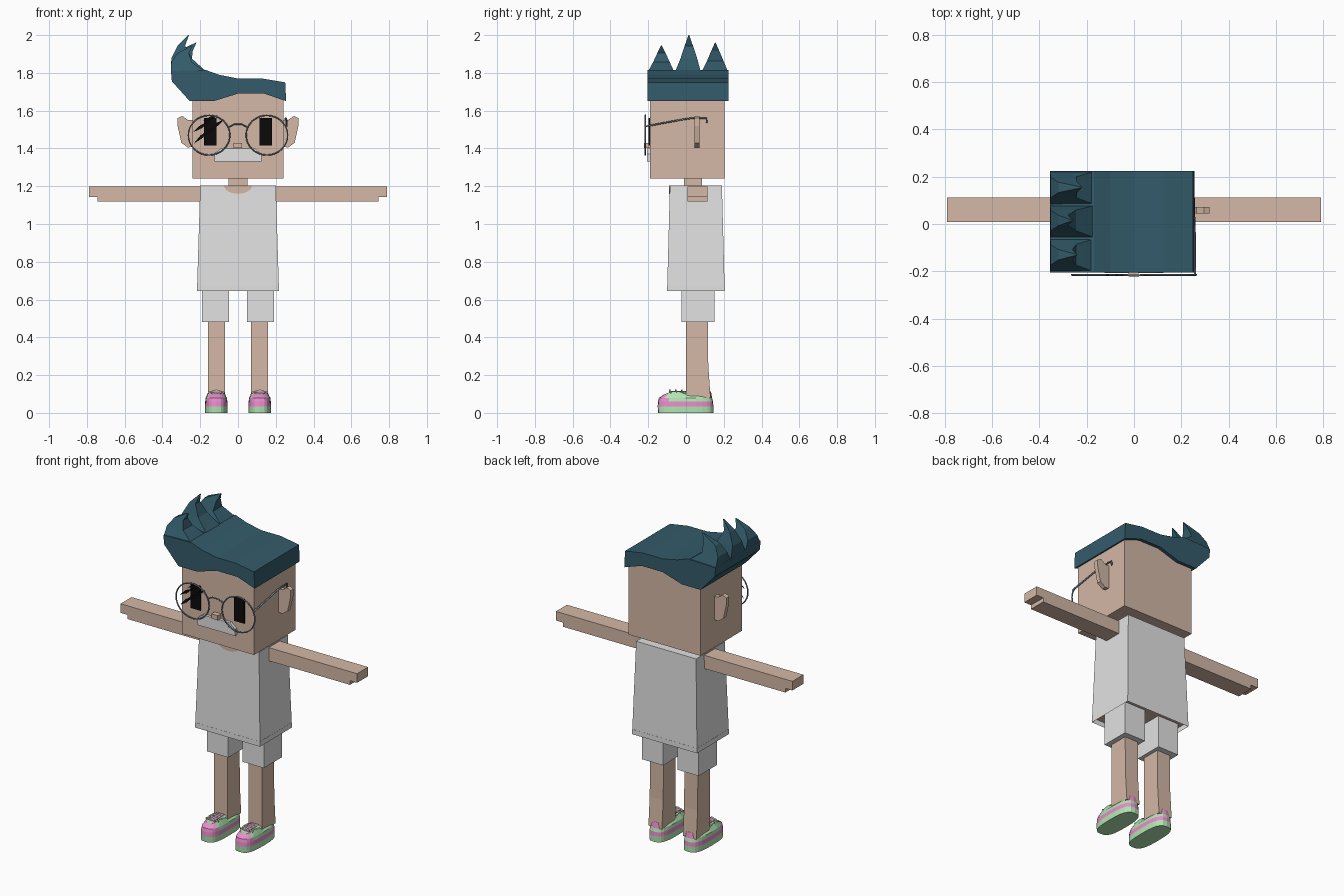
import bpy, bmesh, math
from mathutils import Vector

cube = bpy.data.objects.get("Cube")
if cube:
    bpy.data.objects.remove(cube, do_unlink=True)


def material(name, rgb):
    m = bpy.data.materials.new(name)
    m.use_nodes = True
    m.diffuse_color = (*rgb, 1)
    m.node_tree.nodes["Principled BSDF"].inputs["Base Color"].default_value = (*rgb, 1)
    return m


SKIN = material("skin", (0.66, 0.48, 0.38))
CLOTH = material("light_grey", (0.76, 0.76, 0.76))
HAIR = material("dark_teal", (0.033, 0.105, 0.145))
BLACK = material("black", (0.003, 0.003, 0.003))
WIRE = material("wire_grey", (0.2, 0.25, 0.29))
GREEN = material("mint_green", (0.45, 0.78, 0.45))
PINK = material("pink", (0.8, 0.27, 0.6))


def finish(name, bm, *mats):
    bmesh.ops.recalc_face_normals(bm, faces=bm.faces)
    me = bpy.data.meshes.new(name)
    bm.to_mesh(me)
    bm.free()
    ob = bpy.data.objects.new(name, me)
    bpy.context.collection.objects.link(ob)
    for m in mats:
        me.materials.append(m)
    return ob


def loft(bm, rings, cap_end=True):
    """Skin a list of equal-length point rings; returns faces per level."""
    vs = [[bm.verts.new(p) for p in r] for r in rings]
    n = len(rings[0])
    levels = [[bm.faces.new((a[i], a[(i + 1) % n], b[(i + 1) % n], b[i])) for i in range(n)]
              for a, b in zip(vs, vs[1:])]
    bottom = bm.faces.new(vs[0][::-1])
    if cap_end:
        bm.faces.new(vs[-1])
    return levels, bottom, vs


def rect(x0, x1, y0, y1, z):
    return [(x0, y0, z), (x1, y0, z), (x1, y1, z), (x0, y1, z)]


def box(name, mat, x, y, z):
    bm = bmesh.new()
    loft(bm, [rect(*x, *y, z[0]), rect(*x, *y, z[1])])
    return finish(name, bm, mat)


def prism(name, mat, pts, y0, y1):
    """Extrude an (x, z) outline along y."""
    bm = bmesh.new()
    loft(bm, [[(x, y, z) for x, z in pts] for y in (y0, y1)])
    return finish(name, bm, mat)


def flip(pts, s):
    return [(s * x, z) for x, z in pts]


def span(s, a, b):
    return tuple(sorted((s * a, s * b)))


def wire(name, pts, mat, radius=0.004):
    cu = bpy.data.curves.new(name, "CURVE")
    cu.dimensions = "3D"
    cu.bevel_depth = radius
    cu.bevel_resolution = 1
    cu.use_fill_caps = True
    sp = cu.splines.new("POLY")
    sp.points.add(len(pts) - 1)
    for p, co in zip(sp.points, pts):
        p.co = (*co, 1)
    cu.materials.append(mat)
    ob = bpy.data.objects.new(name, cu)
    bpy.context.collection.objects.link(ob)


# Head, neck and face
box("head", SKIN, (-0.24, 0.24), (-0.19, 0.205), (1.24, 1.72))
box("neck", SKIN, (-0.05, 0.05), (-0.01, 0.085), (1.18, 1.25))
box("nose", SKIN, (-0.023, 0.02), (-0.222, -0.185), (1.402, 1.43))
prism("moustache", CLOTH, [(-0.125, 1.33), (0.125, 1.33), (0.125, 1.37), (0.09, 1.4),
                           (-0.09, 1.4), (-0.125, 1.375)], -0.207, -0.185)

# Hair: swept slab with three curved spikes along its right edge
prism("hair", HAIR, [(0.255, 1.65), (0.14, 1.69), (0.0, 1.69), (-0.13, 1.65), (-0.255, 1.65),
                     (-0.35, 1.755), (-0.355, 1.81), (-0.17, 1.815), (-0.1, 1.79), (0.0, 1.77),
                     (0.13, 1.77), (0.25, 1.75)], -0.205, 0.225)
for label, y0, y1, tip in (("front", -0.205, -0.06, (-0.24, -0.13, 1.945)),
                           ("middle", -0.06, 0.08, (-0.26, 0.015, 2.0)),
                           ("back", 0.08, 0.225, (-0.22, 0.155, 1.96))):
    bm = bmesh.new()
    rise = tip[2] - 1.81
    rings = [rect(-0.355, -0.16, y0, y1, 1.8)]
    for outer, inner, half, f in ((-0.353, -0.245, 0.044, 0.35),
                                  (-0.32, tip[0] - 0.02, 0.022, 0.7),
                                  (tip[0] - 0.004, tip[0], 0.002, 1)):
        rings.append(rect(outer, inner, tip[1] - half, tip[1] + half, 1.81 + rise * f))
    loft(bm, rings)
    finish(label + "_hair_spike", bm, HAIR)

# Shirt: tapered, hollow at the hem with the body showing inside
bm = bmesh.new()
_, hem, _ = loft(bm, [rect(-0.217, 0.217, -0.1, 0.205, 0.645),
                      rect(-0.2, 0.2, -0.085, 0.19, 1.205)])
bmesh.ops.inset_region(bm, faces=[hem], thickness=0.012)
for v in hem.verts:
    v.co.z += 0.03
hem.material_index = 1
finish("shirt", bm, CLOTH, SKIN)
arc = [math.pi + math.pi * i / 10 for i in range(11)]
prism("neckline", SKIN, [(0.075 * math.cos(a), 1.205 + 0.045 * math.sin(a)) for a in arc],
      -0.089, -0.081)

EAR = [(0.235, 1.41), (0.265, 1.405), (0.3, 1.43), (0.32, 1.52), (0.32, 1.56),
       (0.295, 1.572), (0.265, 1.55), (0.235, 1.55)]
ARM = [(0.19, 1.118), (0.743, 1.118), (0.743, 1.143), (0.79, 1.143), (0.79, 1.198), (0.19, 1.198)]


def shoe(side, cx):
    """Lofted shoe with striped sole, pink toe and heel band."""
    n = 24

    def ring(hx, front, back, z):
        out = []
        for i in range(n):
            a = math.tau * i / n
            c, s = math.cos(a), math.sin(a)
            x = math.copysign(abs(c) ** 0.65, c) * hx
            t = math.copysign(abs(s) ** 0.7, s)
            y = (front + back) / 2 + t * (back - front) / 2
            out.append((cx + x, y, z(y) if callable(z) else z))
        return out

    def collar(y):
        if y < -0.08:
            return 0.112 + (y + 0.08) * 0.4
        return 0.114 if y < -0.01 or y > 0.115 else 0.094

    bm = bmesh.new()
    levels, _, _ = loft(bm, [ring(0.06, -0.148, 0.145, 0), ring(0.06, -0.15, 0.145, 0.035),
                             ring(0.059, -0.148, 0.143, 0.06), ring(0.056, -0.143, 0.138, 0.08),
                             ring(0.042, -0.115, 0.132, collar)])
    for f in levels[1]:
        f.material_index = 1
    for f in levels[2] + levels[3]:
        y = f.calc_center_median().y
        f.material_index = int(y < -0.1 or (y > 0.1 and f in levels[3]))
    finish(side + "_shoe", bm, GREEN, PINK)
    box(side + "_tongue", PINK, (cx - 0.025, cx + 0.025), (-0.09, 0.0), (0.09, 0.116))
    for i in range(3):
        y = -0.08 + 0.032 * i
        wire(f"{side}_lace_{i + 1}", [(cx - 0.042, y, 0.107), (cx, y - 0.006, 0.119),
                                      (cx + 0.042, y, 0.107)], GREEN, 0.005)


# Paired parts
for side, s in (("left", 1), ("right", -1)):
    prism(side + "_ear", SKIN, flip(EAR, s), 0.045, 0.072)
    prism(side + "_arm", SKIN, flip(ARM, s), 0.008, 0.113)
    box(side + "_eye", BLACK, span(s, 0.113, 0.18), (-0.198, -0.189), (1.415, 1.56))
    box(side + "_shorts_leg", CLOTH, span(s, 0.048, 0.19), (-0.025, 0.15), (0.48, 0.69))
    bm = bmesh.new()
    lx = span(s, 0.07, 0.16)
    loft(bm, [rect(*lx, 0.0, 0.13, 0.08), rect(*lx, 0.0, 0.118, 0.25),
              rect(*lx, 0.0, 0.115, 0.5)])
    finish(side + "_leg", bm, SKIN)
    shoe(side, s * 0.115)
    wire(side + "_glasses_rim",
         [(s * 0.153 + 0.11 * math.cos(math.tau * i / 32), -0.215,
           1.47 + 0.105 * math.sin(math.tau * i / 32)) for i in range(33)], WIRE)

# Glasses: bridge and the one remaining temple arm
wire("glasses_bridge", [(-0.045, -0.215, 1.515), (-0.02, -0.217, 1.528),
                        (0.02, -0.217, 1.528), (0.045, -0.215, 1.515)], WIRE)
wire("glasses_temple", [(0.258, -0.215, 1.517), (0.256, -0.02, 1.553), (0.254, 0.03, 1.56),
                        (0.252, 0.108, 1.56), (0.252, 0.11, 1.535)], WIRE, 0.005)

# Cracks in the right lens: thin slivers
CRACKS = [((-0.24, 1.485), (-0.15, 1.545)), ((-0.215, 1.45), (-0.1, 1.53)),
          ((-0.235, 1.425), (-0.15, 1.5)), ((-0.15, 1.5), (-0.07, 1.555)),
          ((-0.185, 1.545), (-0.105, 1.575))]
for i, (a, b) in enumerate(CRACKS):
    a, b = Vector(a), Vector(b)
    mid = (a + b) / 2
    d = (b - a).normalized()
    off = Vector((-d.y, d.x)) * 0.009
    prism(f"lens_crack_{i + 1}", BLACK, [a, mid - off, b, mid + off], -0.217, -0.214)
